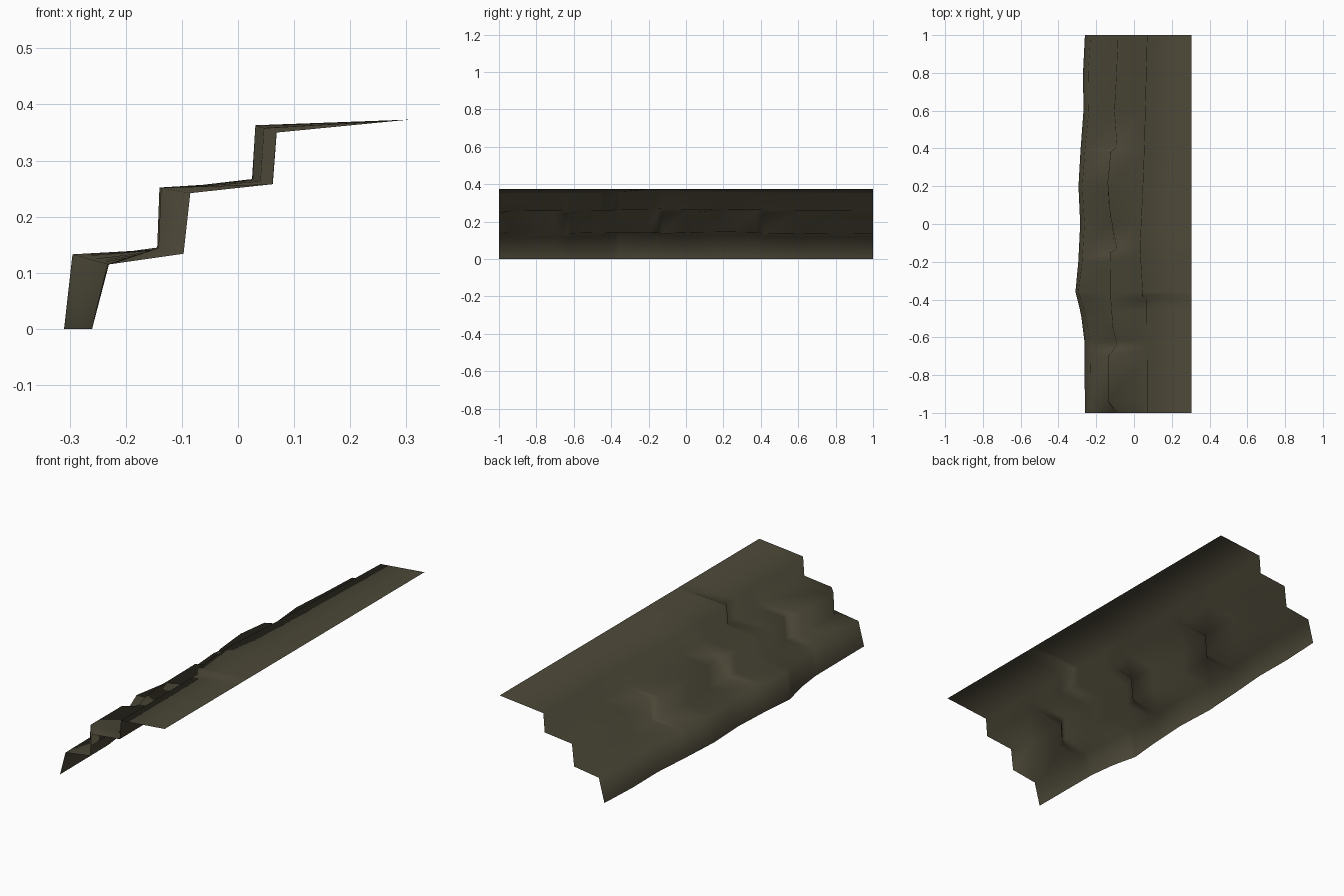
import bpy

if "Cube" in bpy.data.objects:
    bpy.data.objects.remove(bpy.data.objects["Cube"])

# How far each ledge bulges forward along y: (y, 0 = recessed .. 1 = protruding)
LOWER = [(-1, 0), (-.66, 0.04), (-.62, .05), (-.5, .35), (-.46, .5), (-.36, 1), (-.2, .7),
         (0, .5), (.2, .68), (.4, .45), (.6, .15), (.8, .2), (1, 0)]
MIDDLE = [(-1, 0), (-.94, .95), (-.7, .95), (-.64, .1), (-.55, .5), (-.4, .7), (-.15, .75),
          (-.13, .1), (0.05, .75), (.22, 1), (.38, .7), (.41, .1), (.6, .35), (.8, .15), (1, 0)]
UPPER = [(-1, 0), (-.4, .05), (-.38, .6), (-.13, 1), (.2, .6), (.4, .4), (1, 0)]

# Riser of each ledge: (bottom, top) as (x, z), recessed then protruding
STEPS = [
    (LOWER, [(-.26, 0), (-.23, .115)], [(-.31, 0), (-.295, .133)]),
    (MIDDLE, [(-.097, .134), (-.085, .242)], [(-.144, .145), (-.140, .252)]),
    (UPPER, [(.062, .258), (.069, .350)], [(.025, .267), (.031, .363)]),
]
BACK = (.305, .373)


def sample(curve, y):
    for (y0, a), (y1, b) in zip(curve, curve[1:]):
        if y <= y1:
            return a + (b - a) * (y - y0) / (y1 - y0)
    return curve[-1][1]


def section(y):
    pts = []
    for curve, recessed, bulging in STEPS:
        t = sample(curve, y)
        for p, q in zip(recessed, bulging):
            pts.append((p[0] + (q[0] - p[0]) * t, y, p[1] + (q[1] - p[1]) * t))
    return pts + [(BACK[0], y, BACK[1])]


# Loft the stepped profile through every station
stations = sorted({y for s in STEPS for y, _ in s[0]})
verts = [p for y in stations for p in section(y)]
n = 2 * len(STEPS) + 1
faces = [(i * n + j, i * n + j + 1, (i + 1) * n + j + 1, (i + 1) * n + j)
         for i in range(len(stations) - 1) for j in range(n - 1)]

mesh = bpy.data.meshes.new("rock_ledges")
mesh.from_pydata(verts, [], faces)
mesh.update()
mesh.shade_smooth()
rock = bpy.data.objects.new("rock_ledges", mesh)
bpy.context.collection.objects.link(rock)

# Dark olive stone
mat = bpy.data.materials.new("dark_olive_stone")
mat.diffuse_color = (0.075, 0.067, 0.041, 1)
mat.use_nodes = True
mat.node_tree.nodes["Principled BSDF"].inputs["Base Color"].default_value = mat.diffuse_color
mesh.materials.append(mat)
